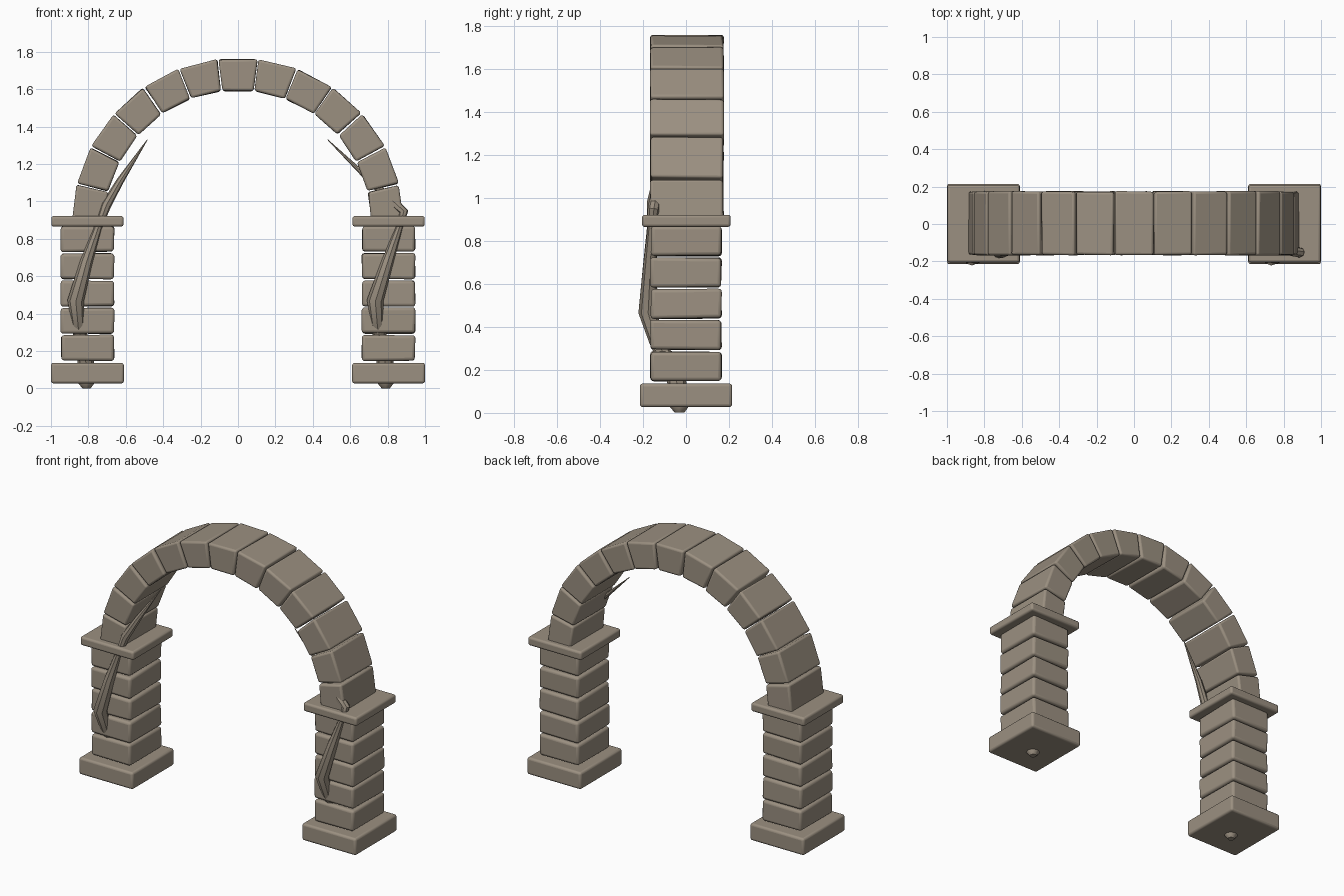
import bpy, bmesh, math, random
from mathutils import Vector

if "Cube" in bpy.data.objects:
    bpy.data.objects.remove(bpy.data.objects["Cube"])

random.seed(4)

stone = bpy.data.materials.new("taupe_stone")
stone.diffuse_color = (0.33, 0.28, 0.22, 1)
stone.use_nodes = True
stone.node_tree.nodes["Principled BSDF"].inputs["Base Color"].default_value = stone.diffuse_color


def finish(ob, bevel=0.0):
    """Assign the stone colour, soften edges and shade."""
    ob.data.materials.clear()
    ob.data.materials.append(stone)
    bpy.ops.object.select_all(action='DESELECT')
    ob.select_set(True)
    bpy.context.view_layer.objects.active = ob
    if bevel:
        m = ob.modifiers.new("worn_edges", 'BEVEL')
        m.width = bevel
        m.segments = 3
        m.limit_method = 'ANGLE'
    bpy.ops.object.shade_smooth_by_angle(angle=math.radians(40))


def prism(name, outline, y0, y1, bevel, jitter=0.0):
    """Extrude an x-z outline from y0 to y1 with slightly uneven corners."""
    bm = bmesh.new()
    rings = [[bm.verts.new((x, y, z)) for x, z in outline] for y in (y0, y1)]
    n = len(outline)
    bm.faces.new(rings[0])
    bm.faces.new(rings[1][::-1])
    for i in range(n):
        j = (i + 1) % n
        bm.faces.new((rings[0][i], rings[1][i], rings[1][j], rings[0][j]))
    for v in bm.verts:
        v.co += Vector([random.uniform(-jitter, jitter) for _ in range(3)])
    bmesh.ops.recalc_face_normals(bm, faces=bm.faces)
    me = bpy.data.meshes.new(name)
    bm.to_mesh(me)
    bm.free()
    ob = bpy.data.objects.new(name, me)
    bpy.context.collection.objects.link(ob)
    finish(ob, bevel)
    return ob


def box(name, x0, x1, y0, y1, z0, z1, bevel, jitter=0.0):
    prism(name, [(x0, z0), (x1, z0), (x1, z1), (x0, z1)], y0, y1, bevel, jitter)


# Two pillars: plinth, five stacked blocks and a cap slab
for side, cx in (("left", -0.805), ("right", 0.805)):
    box(side + "_plinth", cx - 0.195, cx + 0.195, -0.215, 0.215, 0.027, 0.137, 0.014)
    for i in range(5):
        z = 0.149 + i * 0.1455
        box(f"{side}_pillar_block_{i + 1}", cx - 0.142, cx + 0.142, -0.165, 0.165,
            z, z + 0.137, 0.016, 0.003)
    box(side + "_cap", cx - 0.193, cx + 0.193, -0.205, 0.208, 0.866, 0.922, 0.013)

# Arch ring of thirteen wedge stones
COUNT, CZ, R_IN, R_OUT, GAP = 13, 0.88, 0.715, 0.886, 0.004
step = math.pi / COUNT
for i in range(COUNT):
    a0, a1 = i * step, (i + 1) * step
    outline = []
    for r, a, s in ((R_IN, a0, 1), (R_OUT, a0, 1), (R_OUT, a1, -1), (R_IN, a1, -1)):
        b = a + s * GAP / r
        outline.append((r * math.cos(b), CZ + r * math.sin(b)))
    prism(f"arch_stone_{i + 1}", outline, -0.166, 0.174, 0.013, 0.003)


# Tapering vines rooted under the plinths: (x, y, z, radius)
def vine(name, points):
    cu = bpy.data.curves.new(name, 'CURVE')
    cu.dimensions = '3D'
    cu.bevel_depth = 1.0
    cu.bevel_resolution = 2
    cu.use_fill_caps = True
    sp = cu.splines.new('POLY')
    sp.points.add(len(points) - 1)
    for p, (x, y, z, r) in zip(sp.points, points):
        p.co = (x, y, z, 1)
        p.radius = r
    ob = bpy.data.objects.new(name, cu)
    bpy.context.collection.objects.link(ob)
    bpy.ops.object.select_all(action='DESELECT')
    ob.select_set(True)
    bpy.context.view_layer.objects.active = ob
    bpy.ops.object.convert(target='MESH')
    finish(bpy.context.object)


vine("left_vine", [
    (-0.81, -0.03, 0.001, 0.022), (-0.81, -0.03, 0.03, 0.045),
    (-0.815, -0.045, 0.16, 0.045), (-0.855, -0.14, 0.34, 0.034),
    (-0.868, -0.178, 0.47, 0.044), (-0.81, -0.168, 0.68, 0.033),
    (-0.745, -0.16, 0.87, 0.021), (-0.705, -0.155, 0.98, 0.027),
    (-0.63, -0.13, 1.11, 0.02), (-0.485, -0.10, 1.33, 0.002)])

vine("right_vine", [
    (0.79, -0.03, 0.001, 0.022), (0.79, -0.03, 0.03, 0.045),
    (0.785, -0.045, 0.16, 0.045), (0.745, -0.14, 0.34, 0.034),
    (0.733, -0.178, 0.47, 0.044), (0.80, -0.168, 0.68, 0.032),
    (0.862, -0.16, 0.86, 0.019), (0.885, -0.152, 0.945, 0.027),
    (0.84, -0.145, 0.985, 0.027), (0.74, -0.12, 1.08, 0.02),
    (0.65, -0.11, 1.165, 0.013), (0.48, -0.10, 1.33, 0.002)])
